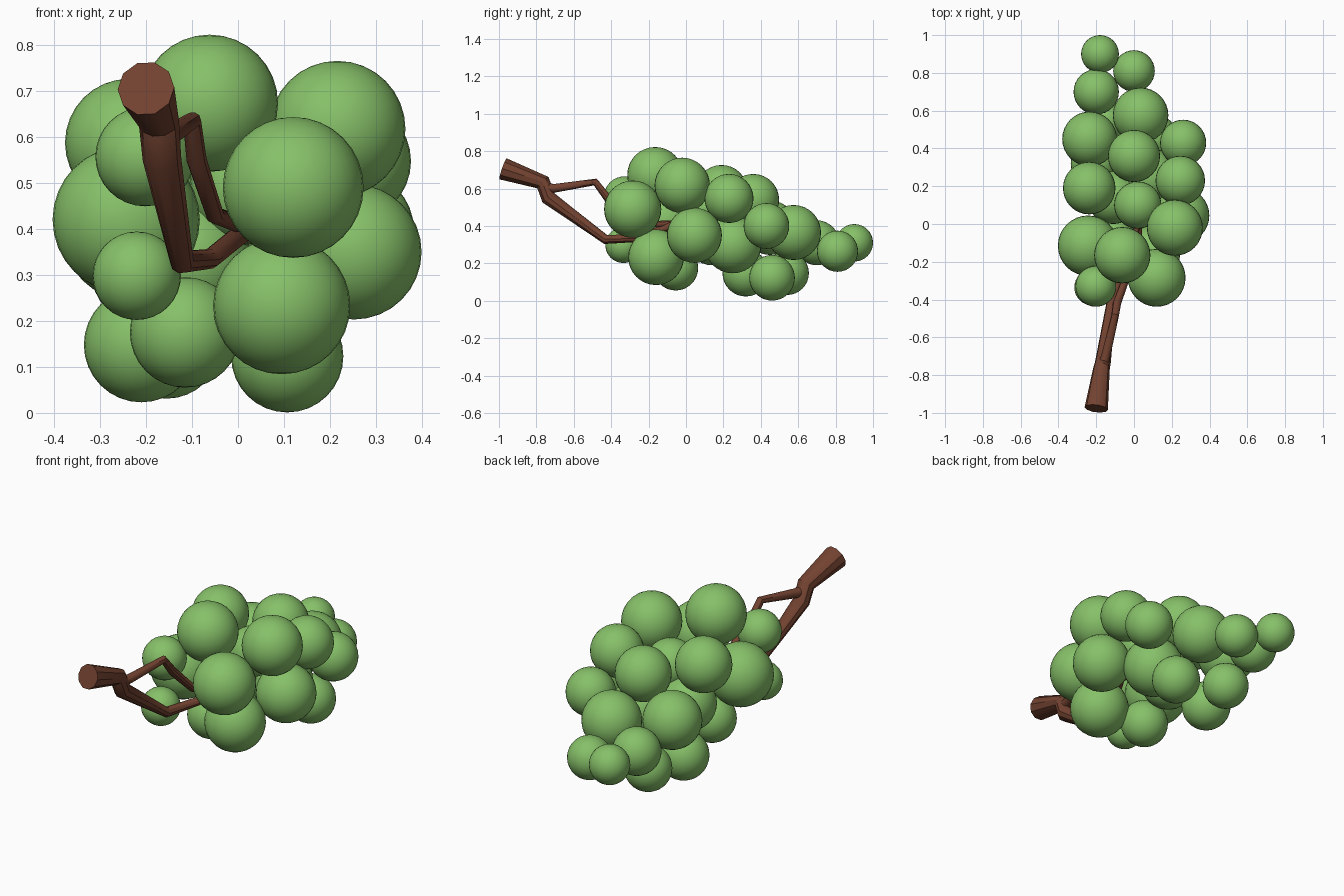
import bpy, bmesh
from mathutils import Vector
from math import cos, sin, pi

if "Cube" in bpy.data.objects:
    bpy.data.objects.remove(bpy.data.objects["Cube"])


def material(name, rgb):
    m = bpy.data.materials.new(name)
    m.diffuse_color = (*rgb, 1)
    m.use_nodes = True
    m.node_tree.nodes["Principled BSDF"].inputs["Base Color"].default_value = m.diffuse_color
    return m


green = material("grape_green", (0.24, 0.53, 0.14))
brown = material("stem_brown", (0.17, 0.055, 0.03))


def finish(name, bm, mat, angle):
    bmesh.ops.recalc_face_normals(bm, faces=bm.faces)
    me = bpy.data.meshes.new(name)
    bm.to_mesh(me)
    bm.free()
    me.materials.append(mat)
    ob = bpy.data.objects.new(name, me)
    bpy.context.collection.objects.link(ob)
    bpy.ops.object.select_all(action='DESELECT')
    ob.select_set(True)
    bpy.context.view_layer.objects.active = ob
    bpy.ops.object.shade_smooth_by_angle(angle=angle)
    return ob


def grape(i, x, y, z, r):
    bm = bmesh.new()
    bmesh.ops.create_uvsphere(bm, u_segments=32, v_segments=16, radius=r)
    ob = finish(f"grape_{i:02d}", bm, green, pi / 3)
    ob.location = (x, y, z)


def twig(name, path, sides=10):
    """Tapered tube through (x, y, z, radius) points with mitred joints."""
    pts = [Vector(p[:3]) for p in path]
    bm = bmesh.new()
    rings = []
    for i, p in enumerate(pts):
        a = (p - pts[i - 1]).normalized() if i else Vector()
        b = (pts[i + 1] - p).normalized() if i < len(pts) - 1 else Vector()
        t = (a + b).normalized()
        u = Vector((1, 0, 0))
        u = (u - t * u.dot(t)).normalized()
        v = t.cross(u)
        rings.append([bm.verts.new(p + path[i][3] * (u * cos(k * 2 * pi / sides) + v * sin(k * 2 * pi / sides)))
                      for k in range(sides)])
    for r0, r1 in zip(rings, rings[1:]):
        for k in range(sides):
            n = (k + 1) % sides
            bm.faces.new((r0[k], r0[n], r1[n], r1[k]))
    bm.faces.new(rings[0])
    bm.faces.new(rings[-1])
    finish(name, bm, brown, pi / 5)


# Grapes: x, y, z, radius, from the tip of the bunch to the stem
grapes = [
    (-.18, .90, .31, .10), (0, .81, .265, .11), (-.20, .70, .31, .12),
    (.035, .575, .365, .147), (-.235, .45, .39, .145), (0, .36, .54, .138),
    (.26, .43, .40, .122), (.245, .23, .547, .131), (-.237, .19, .587, .139),
    (.02, .10, .49, .125), (.252, .045, .35, .147), (.216, -.02, .617, .148),
    (-.243, -.115, .42, .16), (-.062, -.165, .673, .149), (.12, -.285, .49, .153),
    (-.202, -.33, .557, .108), (-.22, -.335, .298, .096), (.095, -.16, .233, .149),
    (-.115, -.055, .175, .12), (.107, .46, .123, .122), (-.155, .54, .148, .117),
    (-.21, .32, .148, .125), (.08, .25, .30, .153), (-.11, .14, .33, .14),
]
for i, g in enumerate(grapes, 1):
    grape(i, *g)

# Main stem, bending down into the bunch
twig("main_stem", [
    (-.20, -.977, .705, .062), (-.172, -.765, .632, .044), (-.165, -.735, .55, .042),
    (-.122, -.43, .328, .026), (-.06, -.25, .335, .022), (.02, -.08, .40, .022), (.03, .15, .38, .016)])
# Upper side branch
twig("side_branch", [
    (-.168, -.76, .60, .03), (-.15, -.70, .602, .024), (-.10, -.485, .635, .02),
    (-.09, -.42, .55, .022), (-.05, -.31, .43, .02), (.0, -.16, .41, .018), (.02, .05, .42, .014)])
